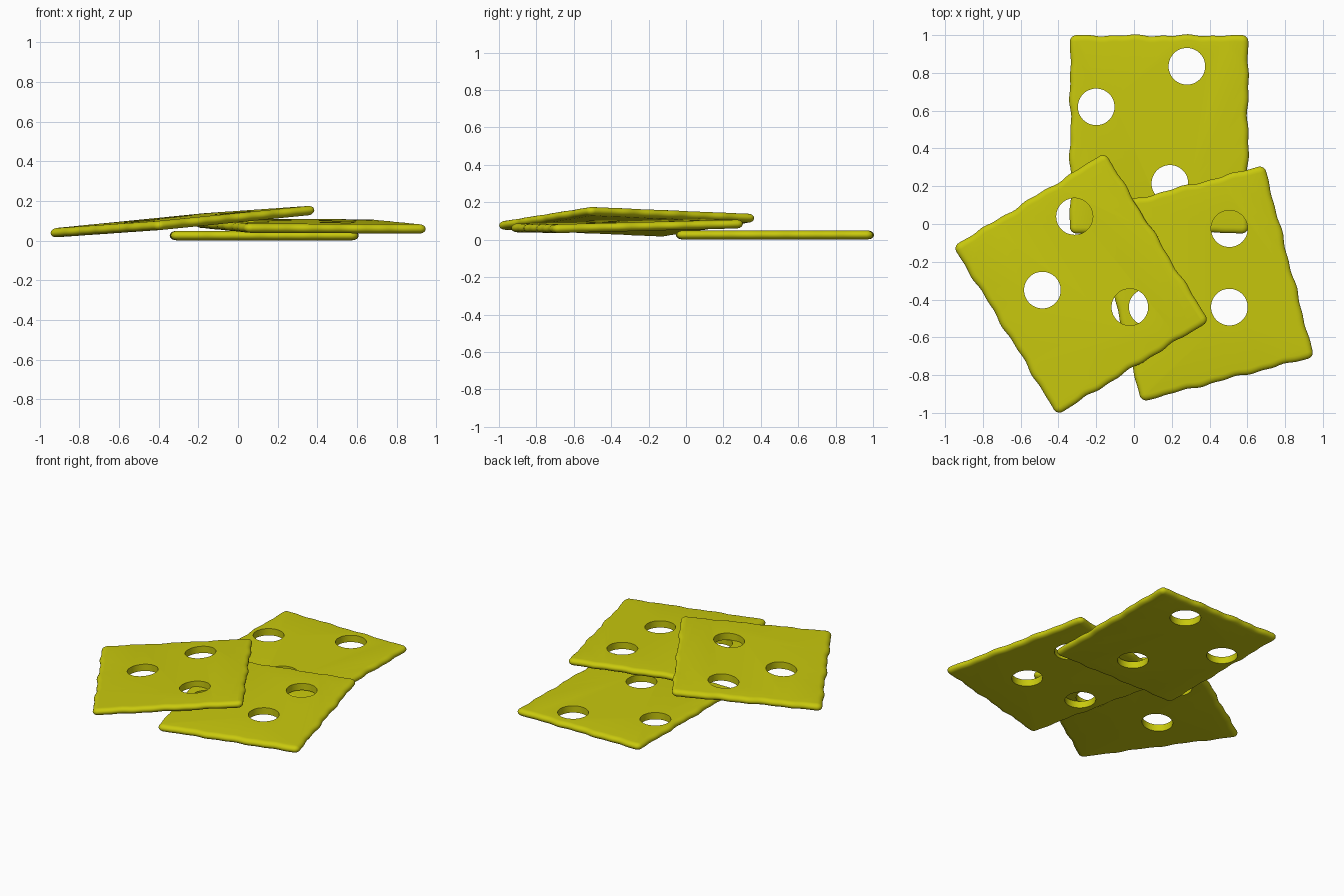
import bpy, bmesh, math, random
from mathutils import Vector, Matrix

if "Cube" in bpy.data.objects:
    bpy.data.objects.remove(bpy.data.objects["Cube"])

random.seed(4)
WIDTH, LENGTH, THICK, CORNER = 0.945, 1.05, 0.047, 0.035
HOLE_R = 0.097

mat = bpy.data.materials.new("cheese_yellow")
mat.diffuse_color = (0.58, 0.58, 0.004, 1)
mat.use_nodes = True
mat.node_tree.nodes["Principled BSDF"].inputs["Base Color"].default_value = mat.diffuse_color


def outline():
    """Rounded rectangle as (point, outward normal), with slightly wavy sides."""
    hx, hy = WIDTH / 2 - CORNER, LENGTH / 2 - CORNER
    centres = [(hx, hy), (-hx, hy), (-hx, -hy), (hx, -hy)]
    pts = []
    for i, c in enumerate(centres):
        c = Vector(c)
        for k in range(7):
            a = math.radians(90 * i + 15 * k)
            n = Vector((math.cos(a), math.sin(a)))
            pts.append((c + n * CORNER, n))
        n = Vector((math.cos(math.pi / 2 * (i + 1)), math.sin(math.pi / 2 * (i + 1))))
        start, end = c + n * CORNER, Vector(centres[(i + 1) % 4]) + n * CORNER
        p1, p2 = random.uniform(0, 6.3), random.uniform(0, 6.3)
        for k in range(1, 40):
            t = k / 40
            fade = min(1, 6 * t, 6 * (1 - t))
            wave = 0.004 * math.sin(19 * t + p1) + 0.003 * math.sin(41 * t + p2)
            pts.append((start.lerp(end, t) + n * (wave - 0.002) * fade, n))
    return pts


def make_object(name, bm):
    mesh = bpy.data.meshes.new(name)
    bm.to_mesh(mesh)
    bm.free()
    ob = bpy.data.objects.new(name, mesh)
    bpy.context.collection.objects.link(ob)
    return ob


def cheese_slice(name, centre, angle, slope, holes):
    # body: wavy outline swept through a rounded edge profile
    bm = bmesh.new()
    pts = outline()
    rings = []
    for k in range(11):
        a = math.radians(-90 + 18 * k)
        inset = 0.032 * (1 - math.cos(a))
        rings.append([bm.verts.new((*(p - n * inset), THICK / 2 * math.sin(a)))
                      for p, n in pts])
    count = len(pts)
    for lo, hi in zip(rings, rings[1:]):
        for i in range(count):
            j = (i + 1) % count
            bm.faces.new((lo[i], lo[j], hi[j], hi[i]))
    bm.faces.new(rings[0][::-1])
    bm.faces.new(rings[-1])

    # turn, lean and place the slice
    rot = Matrix.Rotation(math.radians(angle), 3, 'Z')
    for v in bm.verts:
        p = rot @ v.co
        p.z += slope[0] * p.x + slope[1] * p.y
        v.co = p + Vector(centre)
    body = make_object(name, bm)
    body.data.materials.append(mat)

    # round holes
    bm = bmesh.new()
    for x, y in holes:
        bmesh.ops.create_cone(bm, cap_ends=True, segments=48, radius1=HOLE_R,
                              radius2=HOLE_R, depth=1,
                              matrix=Matrix.Translation((x, y, 0.1)))
    cutter = make_object(name + "_hole_cutter", bm)
    cutter.hide_render = True
    cutter.data.materials.append(mat)
    mod = body.modifiers.new("holes", 'BOOLEAN')
    mod.operation, mod.solver, mod.object = 'DIFFERENCE', 'EXACT', cutter
    bpy.ops.object.select_all(action='DESELECT')
    body.select_set(True)
    bpy.context.view_layer.objects.active = body
    bpy.ops.object.modifier_apply(modifier=mod.name)
    bpy.data.objects.remove(cutter)
    bpy.ops.object.shade_smooth_by_angle(angle=math.radians(35))


cheese_slice("bottom_slice", (0.133, 0.475, THICK / 2 + 0.002), 0, (0, 0),
             [(-0.2, 0.62), (0.28, 0.835), (0.19, 0.215)])
cheese_slice("middle_slice", (0.365, -0.315, 0.0735), 14.5, (-0.0106, 0.023),
             [(0.505, -0.025), (0.505, -0.44), (0.07, -0.44)])
cheese_slice("top_slice", (-0.28, -0.317, 0.096), 31.7, (0.0913, 0.0134),
             [(-0.315, 0.04), (-0.485, -0.35), (-0.022, -0.44)])
